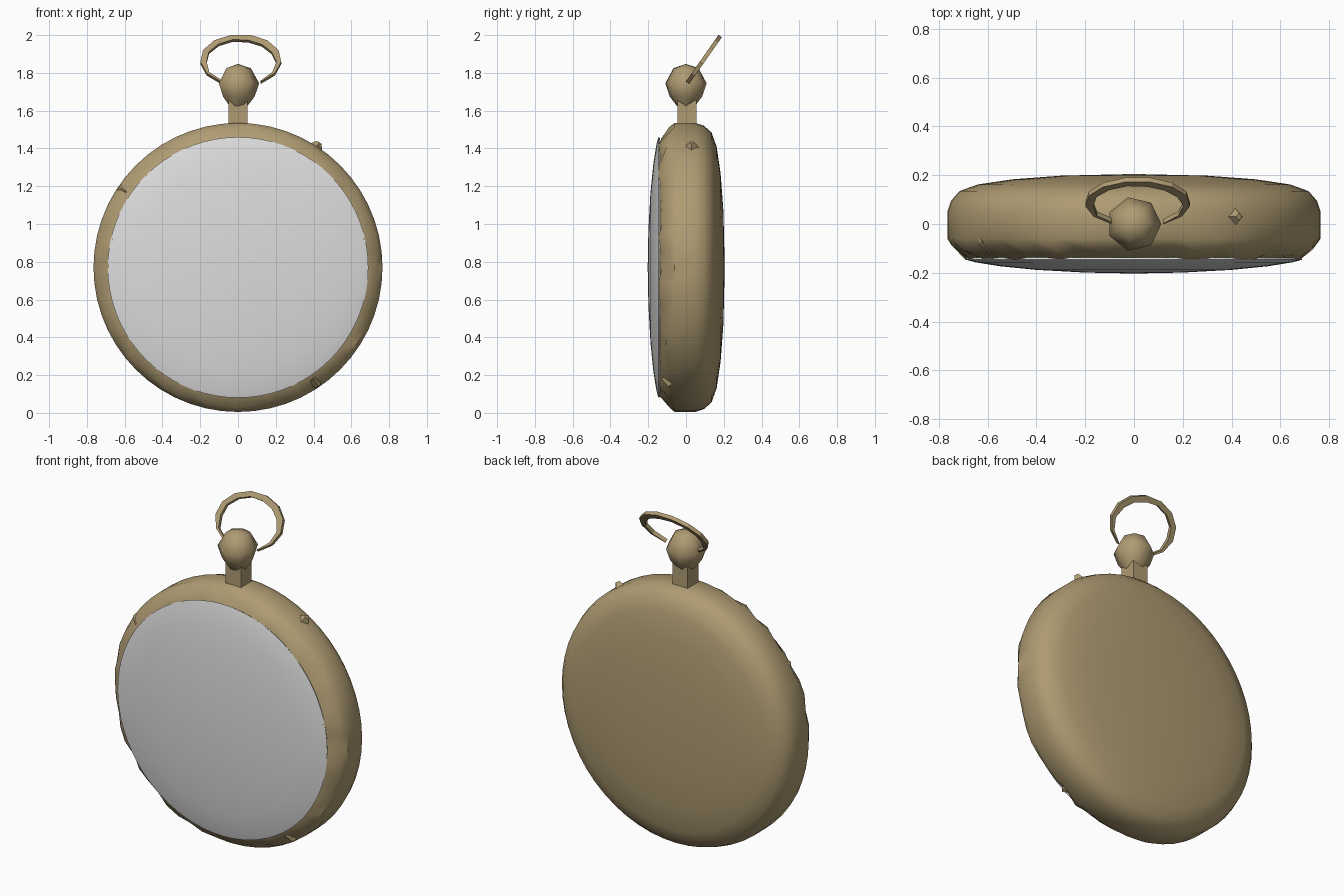
import bpy, bmesh, math, random
from mathutils import Matrix, Vector

random.seed(4)
cube = bpy.data.objects.get("Cube")
if cube:
    bpy.data.objects.remove(cube)

CENTRE = Vector((0, 0, 0.77))


def material(name, rgb):
    m = bpy.data.materials.new(name)
    m.use_nodes = True
    m.diffuse_color = (*rgb, 1)
    m.node_tree.nodes["Principled BSDF"].inputs["Base Color"].default_value = (*rgb, 1)
    return m


brass = material("aged brass", (0.43, 0.33, 0.17))
pale = material("pale glass", (0.72, 0.72, 0.72))


def finish(name, bm, mat, angle=40):
    bmesh.ops.remove_doubles(bm, verts=bm.verts, dist=1e-5)
    bmesh.ops.recalc_face_normals(bm, faces=bm.faces)
    mesh = bpy.data.meshes.new(name)
    bm.to_mesh(mesh)
    bm.free()
    mesh.materials.append(mat)
    obj = bpy.data.objects.new(name, mesh)
    bpy.context.collection.objects.link(obj)
    bpy.ops.object.select_all(action="DESELECT")
    obj.select_set(True)
    bpy.context.view_layer.objects.active = obj
    bpy.ops.object.shade_smooth_by_angle(angle=math.radians(angle))
    return obj


def lathe(profile, steps, axis, centre):
    """Spin (radius, height) points around an axis."""
    bm = bmesh.new()
    side = Vector((1, 0, 0))
    verts = [bm.verts.new(centre + side * r + axis * h) for r, h in profile]
    edges = [bm.edges.new(pair) for pair in zip(verts, verts[1:])]
    bmesh.ops.spin(bm, geom=verts + edges, cent=centre, axis=axis,
                   angle=math.tau, steps=steps)
    bmesh.ops.remove_doubles(bm, verts=bm.verts, dist=1e-5)
    return bm


Y, Z = Vector((0, 1, 0)), Vector((0, 0, 1))

# Case: domed back, rounded side and a battered front rim
case = lathe([(0, 0.205), (0.3, 0.198), (0.5, 0.183), (0.64, 0.162), (0.715, 0.135),
              (0.75, 0.095), (0.765, 0.05), (0.765, -0.06), (0.745, -0.10),
              (0.69, -0.142), (0.62, -0.148)], 56, Y, CENTRE)
for v in case.verts:
    if v.co.y < -0.08:
        out = (v.co - CENTRE) * Vector((1, 0, 1))
        wear = 0.012 if out.length > 0.65 else 0
        v.co += out.normalized() * random.uniform(-wear, wear * 0.5)
        v.co.y += random.uniform(-wear * 0.6, wear * 1.5)
finish("case", case, brass)

# Domed front glass
finish("glass", lathe([(0, -0.203), (0.2, -0.199), (0.4, -0.188), (0.55, -0.173),
                       (0.65, -0.157), (0.69, -0.146), (0.685, -0.138)],
                      72, Y, CENTRE), pale)

# Faceted crown and square neck
finish("crown", lathe([(0, 1.848), (0.068, 1.825), (0.112, 1.745), (0.088, 1.675),
                       (0.05, 1.625)], 7, Z, Vector((0, 0, 0))), brass, 50)
neck = bmesh.new()
bmesh.ops.create_cube(neck, size=1, matrix=Matrix.Translation((0, 0.005, 1.585))
                      @ Matrix.Diagonal((0.10, 0.10, 0.14, 1)))
finish("neck", neck, brass, 30)

# Leaning bow: a thin ribbon, narrowing to its two ends
bow = bmesh.new()
lean = Matrix.Rotation(math.radians(-35), 3, "X")
pivot = Vector((0.015, 0.09, 1.865))
rings = []
count = 11
for i in range(count + 1):
    t = i / count
    a = math.radians(-60 + 300 * t)
    width = 0.010 + 0.034 * math.sin(math.pi * t) + random.uniform(-0.005, 0.005)
    direction = Vector((math.cos(a), 0, math.sin(a)))
    ring = []
    for inset, depth in ((0, -1), (0, 1), (width, 1), (width, -1)):
        p = direction * (0.215 - inset)
        p.z *= 0.76
        p.y = depth * 0.011
        ring.append(bow.verts.new(pivot + lean @ p))
    rings.append(ring)
for a, b in zip(rings, rings[1:]):
    for k in range(4):
        n = (k + 1) % 4
        bow.faces.new((a[k], a[n], b[n], b[k]))
bow.faces.new(rings[0])
bow.faces.new(rings[-1])
finish("bow", bow, brass, 25)


# Raised dents around the edge of the case
def dent(name, degrees, radius, y, size):
    bm = bmesh.new()
    a = math.radians(degrees)
    place = Matrix.Translation(CENTRE + Vector((math.cos(a) * radius, y, math.sin(a) * radius)))
    bmesh.ops.create_cone(bm, cap_ends=True, segments=4, radius1=size, radius2=size * 0.3,
                          depth=size, matrix=place @ Matrix.Rotation(-a, 4, "Y")
                          @ Matrix.Rotation(math.pi / 2, 4, "Y"))
    finish(name, bm, brass, 20)


dent("upper_left_dent", 57, 0.765, 0.03, 0.05)
dent("lower_left_dent", -56, 0.735, -0.08, 0.05)
dent("upper_right_dent", 146, 0.738, -0.07, 0.05)
